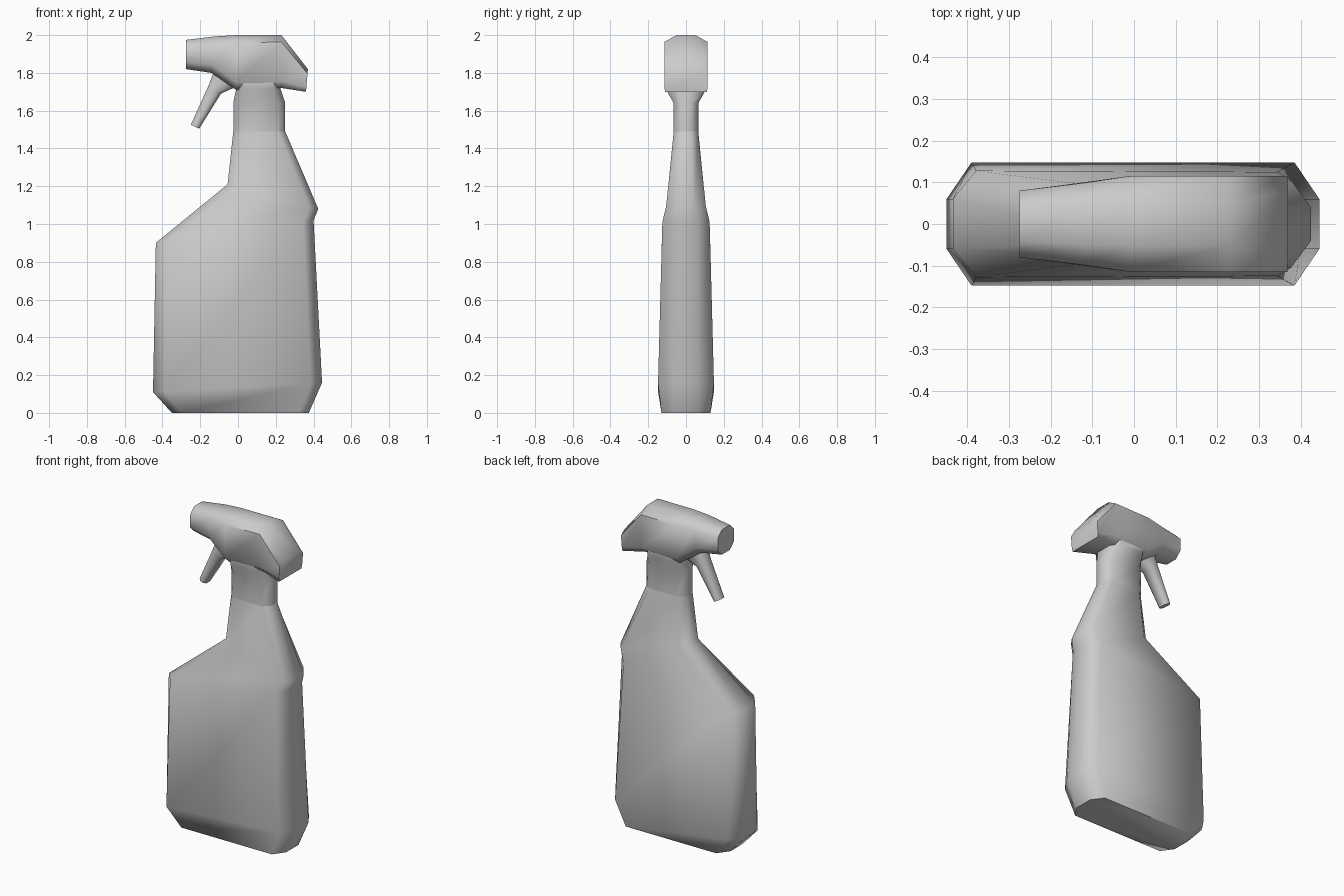
import bpy, bmesh, math

def loft(name, rings):
    """Each ring: end a (x,z), end b (x,z), half depths h0,h1, end half widths e0,e1, inset fraction t."""
    bm = bmesh.new()
    loops = []
    for (ax, az), (bx, bz), h0, h1, e0, e1, t in rings:
        pts = [(0, -e0), (t, -h0), (1 - t, -h1), (1, -e1),
               (1, e1), (1 - t, h1), (t, h0), (0, e0)]
        loops.append([bm.verts.new((ax + (bx - ax) * s, y, az + (bz - az) * s))
                      for s, y in pts])
    for lo, hi in zip(loops, loops[1:]):
        for i in range(8):
            j = (i + 1) % 8
            bm.faces.new((lo[i], lo[j], hi[j], hi[i]))
    bm.faces.new(loops[0][::-1])
    bm.faces.new(loops[-1])
    bmesh.ops.recalc_face_normals(bm, faces=bm.faces[:])
    me = bpy.data.meshes.new(name)
    bm.to_mesh(me)
    bm.free()
    ob = bpy.data.objects.new(name, me)
    bpy.context.collection.objects.link(ob)
    bpy.ops.object.select_all(action='DESELECT')
    ob.select_set(True)
    bpy.context.view_layer.objects.active = ob
    bpy.ops.object.shade_smooth_by_angle(angle=math.radians(58))
    return ob

# Bottle with sloped shoulder
loft("bottle", [
    ((-0.35, 0.0), (0.375, 0.0), 0.13, 0.13, 0.06, 0.06, 0.07),
    ((-0.45, 0.11), (0.445, 0.16), 0.148, 0.148, 0.06, 0.06, 0.067),
    ((-0.435, 0.90), (0.40, 1.02), 0.128, 0.125, 0.06, 0.06, 0.067),
    ((-0.055, 1.21), (0.425, 1.08), 0.08, 0.105, 0.04, 0.04, 0.10),
    ((-0.025, 1.49), (0.25, 1.49), 0.065, 0.065, 0.03, 0.03, 0.15),
])

# Neck collar flaring into the head
loft("neck_collar", [
    ((-0.025, 1.49), (0.25, 1.49), 0.065, 0.065, 0.03, 0.03, 0.15),
    ((-0.025, 1.64), (0.25, 1.64), 0.065, 0.065, 0.03, 0.03, 0.15),
    ((-0.01, 1.715), (0.225, 1.715), 0.108, 0.108, 0.05, 0.05, 0.15),
    ((-0.01, 1.76), (0.225, 1.76), 0.108, 0.108, 0.05, 0.05, 0.15),
])

# Spray head, lofted from nozzle to back
loft("spray_head", [
    ((-0.275, 1.82), (-0.275, 1.975), 0.08, 0.08, 0.04, 0.04, 0.25),
    ((-0.14, 1.80), (-0.12, 1.993), 0.098, 0.098, 0.05, 0.05, 0.22),
    ((-0.01, 1.71), (-0.01, 2.0), 0.115, 0.115, 0.07, 0.05, 0.14),
    ((0.23, 1.72), (0.23, 2.0), 0.115, 0.115, 0.08, 0.05, 0.13),
    ((0.36, 1.70), (0.37, 1.82), 0.115, 0.115, 0.11, 0.08, 0.2),
])

# Trigger lever
loft("trigger", [
    ((-0.25, 1.525), (-0.205, 1.505), 0.036, 0.036, 0.02, 0.02, 0.3),
    ((-0.155, 1.735), (-0.09, 1.69), 0.045, 0.045, 0.025, 0.025, 0.25),
    ((-0.115, 1.84), (0.02, 1.74), 0.055, 0.055, 0.03, 0.03, 0.2),
])
